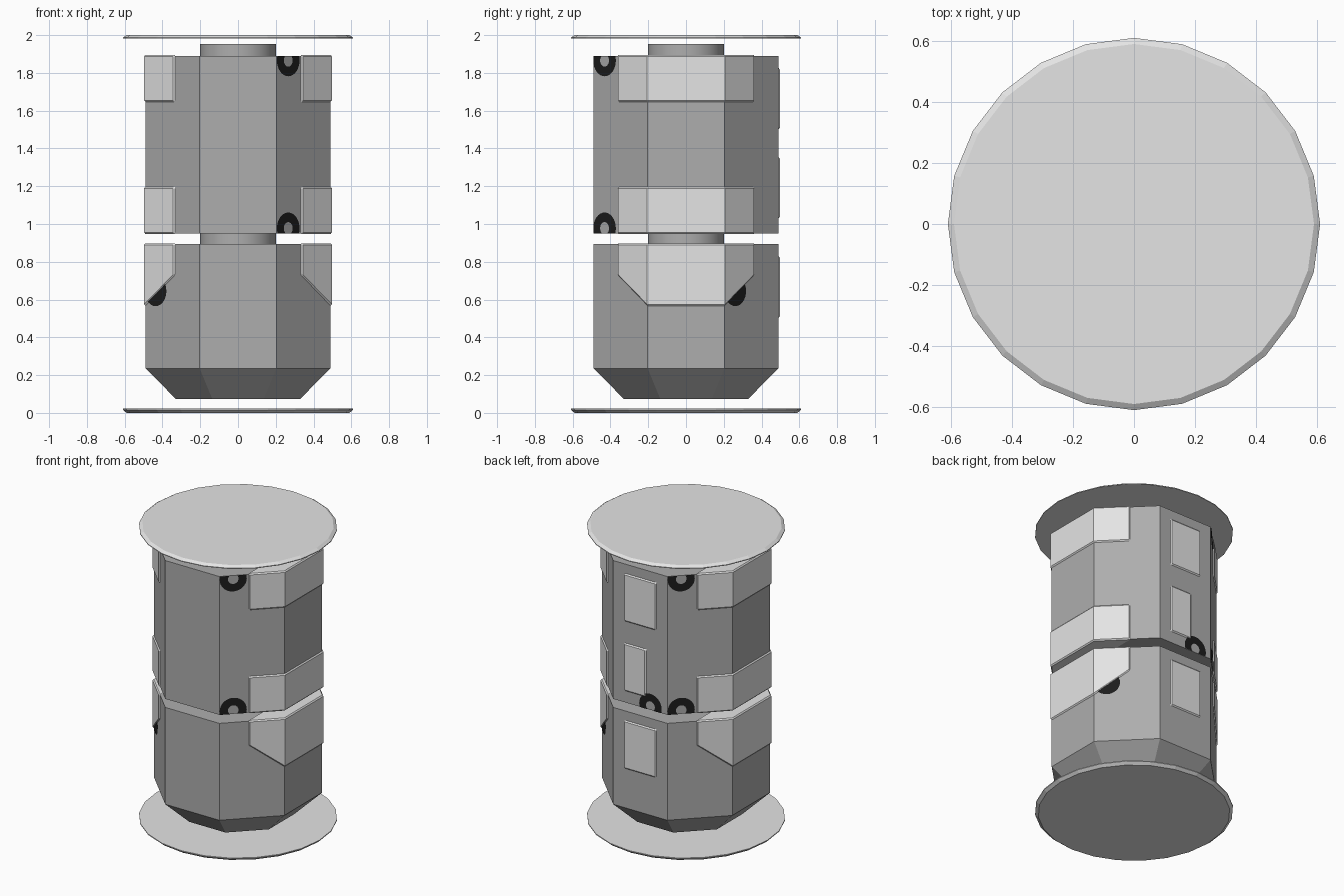
import bpy, bmesh, math
from mathutils import Vector, Matrix

if "Cube" in bpy.data.objects:
    bpy.data.objects.remove(bpy.data.objects["Cube"])

R = 0.49                              # octagon inradius
H = R * math.tan(math.pi / 8)         # half the width of one octagon face
C = math.sqrt(0.5)


def material(name, v):
    m = bpy.data.materials.new(name)
    m.diffuse_color = (v, v, v, 1)
    m.use_nodes = True
    m.node_tree.nodes["Principled BSDF"].inputs["Base Color"].default_value = m.diffuse_color
    return m


BODY = material("mid grey", 0.42)
PLATE = material("light grey", 0.78)
BLACK = material("black", 0.012)


def finish(name, bm, mat, recalc=True):
    if recalc:
        bmesh.ops.recalc_face_normals(bm, faces=bm.faces)
    me = bpy.data.meshes.new(name)
    bm.to_mesh(me)
    bm.free()
    ob = bpy.data.objects.new(name, me)
    bpy.context.collection.objects.link(ob)
    me.materials.append(mat)
    return ob


def stack(name, sides, rings, mat, turn=0.0, smooth=False):
    """Closed solid from rings of (circumradius, z)."""
    bm = bmesh.new()
    rows = [[bm.verts.new((r * math.cos(turn + 2 * math.pi * i / sides),
                           r * math.sin(turn + 2 * math.pi * i / sides), z))
             for i in range(sides)] for r, z in rings]
    for a, b in zip(rows, rows[1:]):
        for i in range(sides):
            j = (i + 1) % sides
            f = bm.faces.new((a[i], a[j], b[j], b[i]))
            f.smooth = smooth
    bm.faces.new(rows[0][::-1])
    bm.faces.new(rows[-1])
    return finish(name, bm, mat)


def wrap(u, z, off, deg):
    """Point on the octagon wall, u measured along the wall from a face centre."""
    s = max(abs(u) - H, 0)
    p = Vector((R - s * C, math.copysign(min(abs(u), H) + s * C, u), 0)) * (1 + off / R)
    p = Matrix.Rotation(math.radians(deg), 3, 'Z') @ p
    return (p.x, p.y, z)


def raised_plate(name, deg, u0, u1, zb, zt, z_end=None, cap=False, t=0.007, inset=0.008):
    """Thin bevelled plate on the wall; z_end raises its lower edge at both ends."""
    us = sorted({u0, u0 + inset, u1 - inset, u1} | {c for c in (-H, H) if u0 < c < u1})
    bm = bmesh.new()
    cols = []
    for u in us:
        low = zb
        if z_end is not None and abs(u) > H:
            low = zb + (z_end - zb) * (abs(u) - H) / (u1 - H)
        edge = u in (u0, u1)
        cols.append([bm.verts.new(wrap(u, z, 0 if edge or k in (0, 3) else t, deg))
                     for k, z in enumerate((low, low + inset, zt - inset, zt))])
    for a, b in zip(cols, cols[1:]):
        for k in range(3):
            bm.faces.new((a[k], b[k], b[k + 1], a[k + 1]))
    # flat ends where the plate folds over the body
    if cap:
        bm.faces.new([c[3] for c in cols])
        if z_end is None:
            bm.faces.new([c[0] for c in cols][::-1])
    return finish(name, bm, PLATE, recalc=False)


def ring_mark(name, deg, u, z, r, hole, zmin, zmax, n=32):
    """Painted ring on the wall, cut off at the body's rims."""
    bm = bmesh.new()
    loops = [[bm.verts.new(wrap(u + q * math.cos(2 * math.pi * i / n),
                                z + q * math.sin(2 * math.pi * i / n), 0.003, deg))
              for i in range(n)] for q in (hole, r)]
    a, b = loops
    for i in range(n):
        j = (i + 1) % n
        bm.faces.new((a[i], b[i], b[j], a[j]))
    for zc, up in ((zmin, -1), (zmax, 1)):
        bmesh.ops.bisect_plane(bm, geom=bm.verts[:] + bm.edges[:] + bm.faces[:],
                               plane_co=(0, 0, zc), plane_no=(0, 0, up), clear_outer=True)
    return finish(name, bm, BLACK, recalc=False)


# end discs with bevelled rims
stack("bottom_disc", 24, [(0.59, 0.0), (0.61, 0.016), (0.61, 0.022)], PLATE)
stack("top_disc", 24, [(0.61, 1.982), (0.61, 1.987), (0.59, 2.0)], PLATE)

# octagonal bodies
K = 1 / math.cos(math.pi / 8)
stack("lower_body", 8, [(0.328 * K, 0.073), (R * K, 0.236), (R * K, 0.893)], BODY, math.pi / 8)
stack("upper_body", 8, [(R * K, 0.951), (R * K, 1.889)], BODY, math.pi / 8)

# round necks
stack("middle_neck", 32, [(0.2, 0.88), (0.2, 0.96)], BODY, smooth=True)
stack("top_neck", 32, [(0.2, 1.88), (0.2, 1.953)], BODY, smooth=True)
for o in ("middle_neck", "top_neck"):
    for p in bpy.data.objects[o].data.polygons:
        if abs(p.normal.z) > 0.9:
            p.use_smooth = False
    for e in bpy.data.objects[o].data.edges:
        z = [bpy.data.objects[o].data.vertices[v].co.z for v in e.vertices]
        e.use_edge_sharp = abs(z[0] - z[1]) < 1e-4

# side bands wrapping the left and right faces
U = H + 0.222
for side, deg in (("right", 0), ("left", 180)):
    raised_plate(side + "_top_band", deg, -U, U, 1.647, 1.895, cap=True)
    raised_plate(side + "_middle_band", deg, -U, U, 0.947, 1.197, cap=True)
    raised_plate(side + "_lower_band", deg, -U, U, 0.567, 0.898, z_end=0.73, cap=True)

# back panels
raised_plate("back_top_panel", 90, -0.12, 0.12, 1.502, 1.826)
raised_plate("back_middle_panel", 90, -0.12, 0.045, 1.03, 1.354)
raised_plate("back_lower_panel", 90, -0.12, 0.12, 0.503, 0.83)

# black ring marks
for side, deg in (("front_right", -45), ("back_left", 135)):
    ring_mark(side + "_top_ring", deg, -0.116, 1.866, 0.084, 0.033, 0.951, 1.889)
    ring_mark(side + "_middle_ring", deg, -0.116, 0.977, 0.084, 0.033, 0.951, 1.889)
ring_mark("back_ring", 90, 0.078, 0.977, 0.084, 0.033, 0.951, 1.889)
for side, deg in (("front_left", 225), ("back_right", 45)):
    ring_mark(side + "_lower_ring", deg, -0.123, 0.645, 0.08, 0.015, 0.1, 0.893)
